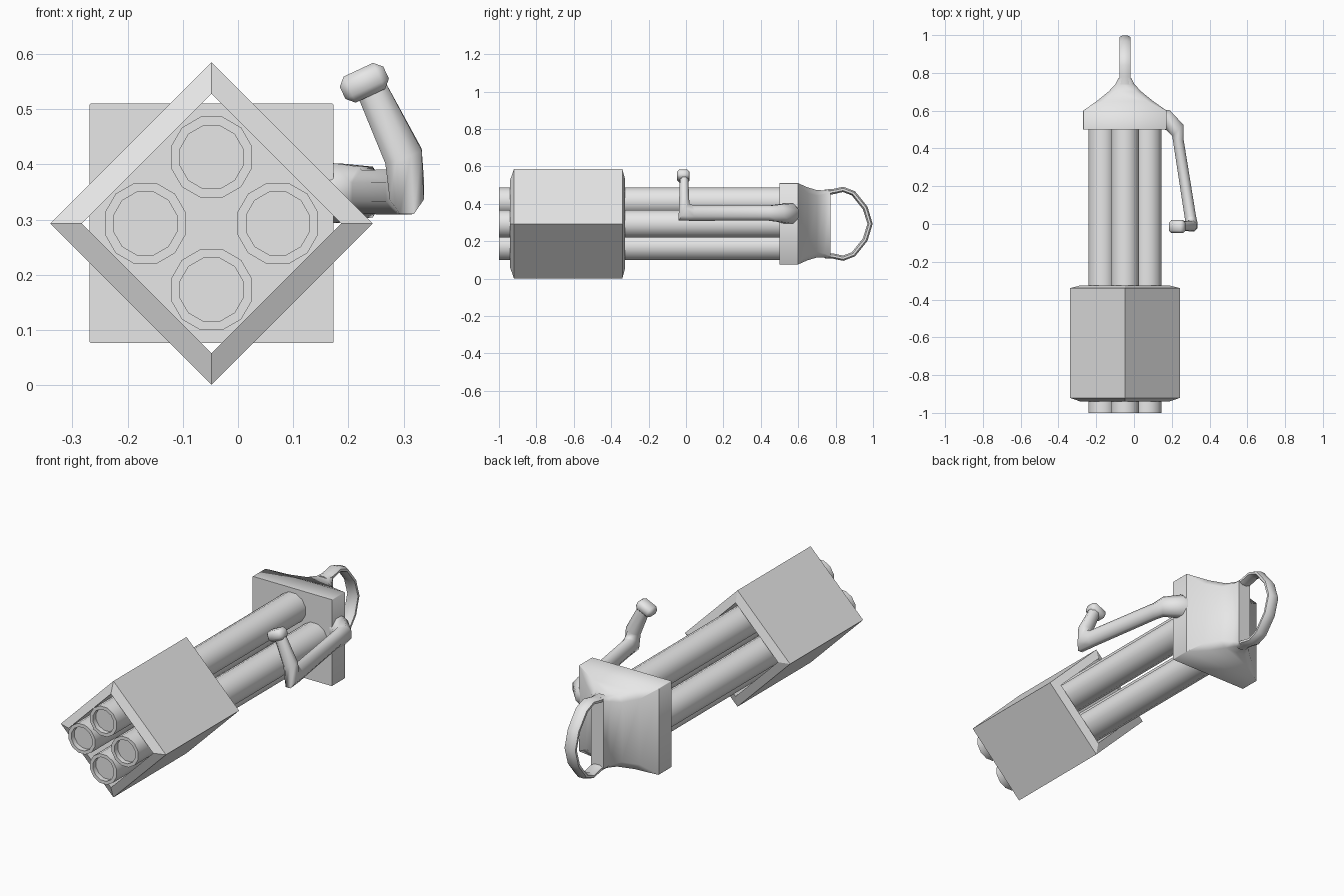
import bpy, bmesh
from math import sin, cos, pi, radians
from mathutils import Vector, Matrix

if "Cube" in bpy.data.objects:
    bpy.data.objects.remove(bpy.data.objects["Cube"], do_unlink=True)

CX, CZ = -0.048, 0.293  # barrel axis

grey = bpy.data.materials.new("plain_grey")
grey.use_nodes = True
grey.diffuse_color = (0.8, 0.8, 0.8, 1)
grey.node_tree.nodes["Principled BSDF"].inputs["Base Color"].default_value = (0.8, 0.8, 0.8, 1)


def loft(name, rings, closed=False, smooth=None):
    """Skin a list of equal-length point rings, capped or joined end to end."""
    bm = bmesh.new()
    vs = [[bm.verts.new(p) for p in ring] for ring in rings]
    n = len(vs[0])
    pairs = list(zip(vs, vs[1:]))
    if closed:
        pairs.append((vs[-1], vs[0]))
    else:
        bm.faces.new(vs[0])
        bm.faces.new(vs[-1])
    for a, b in pairs:
        for i in range(n):
            j = (i + 1) % n
            bm.faces.new((a[i], a[j], b[j], b[i]))
    bmesh.ops.recalc_face_normals(bm, faces=bm.faces)
    mesh = bpy.data.meshes.new(name)
    bm.to_mesh(mesh)
    bm.free()
    ob = bpy.data.objects.new(name, mesh)
    bpy.context.collection.objects.link(ob)
    mesh.materials.append(grey)
    if smooth:
        bpy.ops.object.select_all(action='DESELECT')
        ob.select_set(True)
        bpy.context.view_layer.objects.active = ob
        bpy.ops.object.shade_smooth_by_angle(angle=radians(smooth))
    return ob


def circle(x, y, z, r, n, phase=0.0):
    return [(x + r * cos(2 * pi * (i + phase) / n), y, z + r * sin(2 * pi * (i + phase) / n))
            for i in range(n)]


def section(center, u, v):
    """Octagonal section spanned by two half-axis vectors."""
    c, u, v = Vector(center), Vector(u), Vector(v)
    k = 1.08
    return [c + u * k * cos(pi * (i + 0.5) / 4) + v * k * sin(pi * (i + 0.5) / 4) for i in range(8)]


def cut_rect(y, w, h, c):
    """Rectangle around the axis with corners cut by c."""
    pts = [(w, h - c), (w - c, h), (c - w, h), (-w, h - c),
           (-w, c - h), (c - w, -h), (w - c, -h), (w, c - h)]
    return [(CX + x, y, CZ + z) for x, z in pts]


# Diamond-shaped open sleeve around the muzzle end
loft("barrel_sleeve", [circle(CX, y, CZ, r, 4) for r, y in
                       ((0.235, -0.94), (0.292, -0.92), (0.292, -0.34), (0.235, -0.325))],
     closed=True)

# Four barrels with shallow recessed muzzles
for i, side in enumerate(("left", "top", "right", "bottom")):
    x, z = CX + 0.12 * cos(i * pi / 2), CZ + 0.12 * sin(i * pi / 2)
    loft("barrel_" + side, [circle(x, y, z, r, 12, 0.5) for r, y in
                            ((0.059, -0.975), (0.059, -1), (0.076, -1), (0.076, 0.51))],
         smooth=40)

# Rear housing: square plate that narrows to a vertical fin
loft("rear_housing", [cut_rect(*s) for s in
                      ((0.5, 0.221, 0.217, 0.002), (0.6, 0.221, 0.217, 0.002),
                       (0.65, 0.15, 0.195, 0.03), (0.7, 0.088, 0.18, 0.03),
                       (0.74, 0.05, 0.179, 0.02), (0.772, 0.034, 0.183, 0.012))],
     smooth=50)

# Rear loop handle, swept from a mirrored half path
half = [(0.74, 0.17), (0.785, 0.172), (0.84, 0.184), (0.895, 0.163), (0.958, 0.085)]
path = [Vector((CX, y, CZ + z)) for y, z in half] + [Vector((CX, 0.984, CZ))]
path += [Vector((CX, y, CZ - z)) for y, z in reversed(half)]
rings = []
for i, p in enumerate(path):
    t = (path[min(i + 1, len(path) - 1)] - path[max(i - 1, 0)]).normalized()
    rings.append(section(p, (0.03, 0, 0), t.cross(Vector((1, 0, 0))) * 0.014))
loft("rear_loop_handle", rings, smooth=60)

# Side arm: out of the housing, forward, then up to the grip
loft("side_arm", [
    section((0.14, 0.555, 0.348), (0, 0.052, 0), (0, 0, 0.055)),
    section((0.18, 0.55, 0.348), (0.01, 0.052, 0), (0, 0, 0.054)),
    section((0.232, 0.495, 0.35), (0.03, 0.03, 0), (0, 0, 0.046)),
    section((0.235, 0.44, 0.35), (0.028, 0.005, 0), (0, 0, 0.04)),
    section((0.298, 0.04, 0.35), (0.03, 0.004, 0), (0, 0, 0.041)),
    section((0.306, -0.01, 0.355), (0.031, 0, 0), (0, 0.03, 0.045)),
    section((0.3, -0.01, 0.415), (0.033, 0, 0.012), (0, 0.027, 0.004)),
    section((0.238, -0.01, 0.545), (0.025, 0, 0.012), (0, 0.022, 0)),
], smooth=60)

# Grip knob: tilted block with bevelled edges
knob_bm = bmesh.new()
bmesh.ops.create_cube(knob_bm, size=1)
bmesh.ops.scale(knob_bm, vec=(0.087, 0.068, 0.052), verts=knob_bm.verts)
bmesh.ops.bevel(knob_bm, geom=knob_bm.edges[:], offset=0.014, segments=1, affect='EDGES')
bmesh.ops.transform(knob_bm, verts=knob_bm.verts,
                    matrix=Matrix.Translation((0.229, -0.014, 0.548)) @ Matrix.Rotation(radians(-25), 4, 'Y'))
mesh = bpy.data.meshes.new("grip_knob")
knob_bm.to_mesh(mesh)
knob_bm.free()
mesh.materials.append(grey)
knob = bpy.data.objects.new("grip_knob", mesh)
bpy.context.collection.objects.link(knob)
bpy.ops.object.select_all(action='DESELECT')
knob.select_set(True)
bpy.context.view_layer.objects.active = knob
bpy.ops.object.shade_smooth_by_angle(angle=radians(50))
